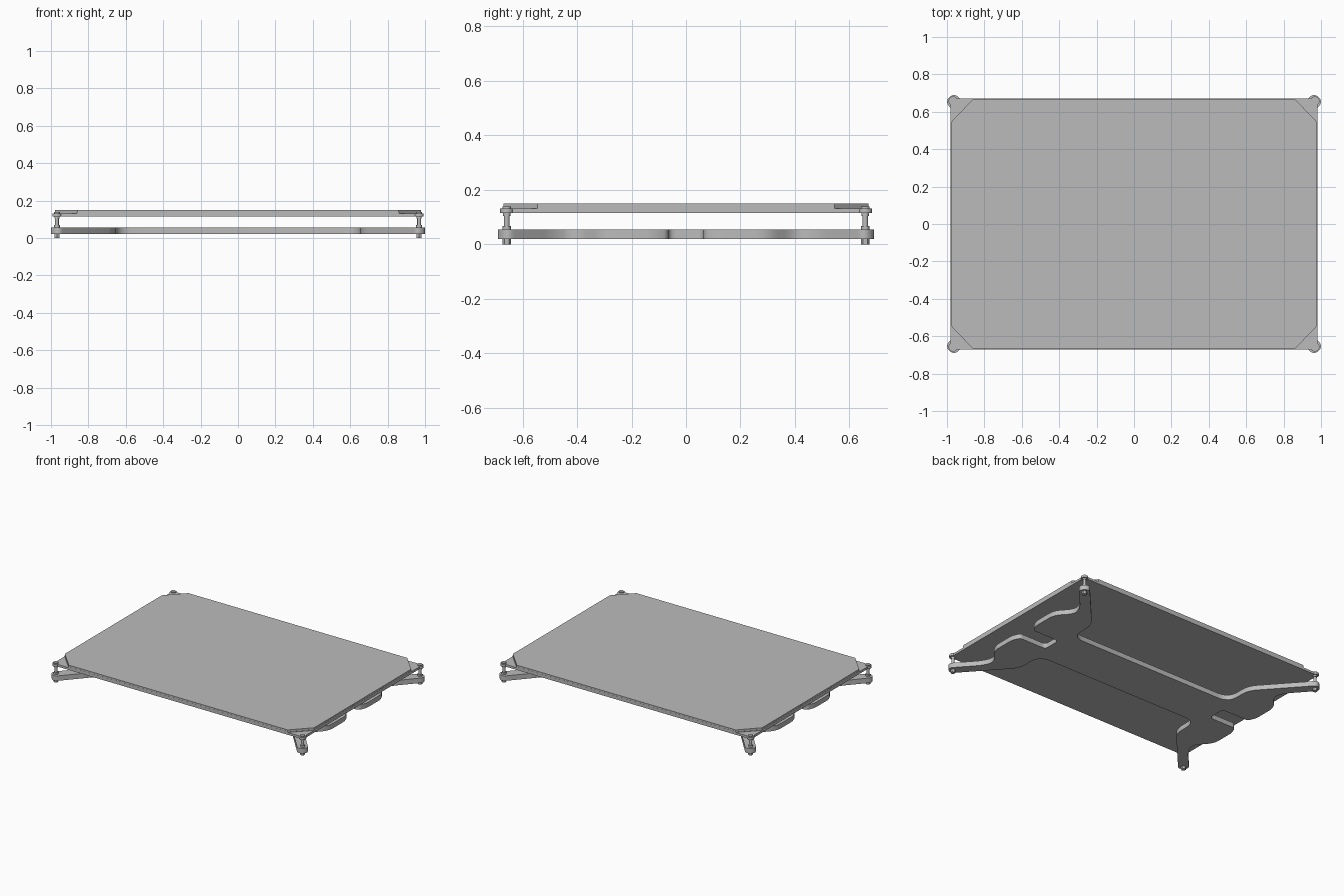
import bpy, bmesh
from mathutils import Vector

cube = bpy.data.objects.get("Cube")
if cube:
    bpy.data.objects.remove(cube, do_unlink=True)

GREY = (0.5, 0.5, 0.5, 1)
metal = bpy.data.materials.new("plain_grey")
metal.use_nodes = True
metal.diffuse_color = GREY
metal.node_tree.nodes["Principled BSDF"].inputs["Base Color"].default_value = GREY


def finish(name, bm, smooth=True):
    bmesh.ops.recalc_face_normals(bm, faces=bm.faces[:])
    mesh = bpy.data.meshes.new(name)
    bm.to_mesh(mesh)
    bm.free()
    mesh.materials.append(metal)
    obj = bpy.data.objects.new(name, mesh)
    bpy.context.collection.objects.link(obj)
    if smooth:
        bpy.ops.object.select_all(action='DESELECT')
        obj.select_set(True)
        bpy.context.view_layer.objects.active = obj
        bpy.ops.object.shade_smooth_by_angle()
    return obj


def prism(name, outline, z0, z1, smooth=True):
    bm = bmesh.new()
    face = bm.faces.new([bm.verts.new((x, y, z0)) for x, y in outline])
    up = bmesh.ops.extrude_face_region(bm, geom=[face])["geom"]
    bmesh.ops.translate(bm, vec=(0, 0, z1 - z0),
                        verts=[v for v in up if isinstance(v, bmesh.types.BMVert)])
    return finish(name, bm, smooth)


def four_way(quarter):
    """Mirror a quarter outline, running from the x axis to the y axis."""
    half = quarter + [(-p[0], *p[1:]) for p in reversed(quarter)]
    return half + [(p[0], -p[1], *p[2:]) for p in reversed(half)]


def rounded(corners, steps=6):
    """Replace every (x, y, radius) corner with a smooth curve."""
    out = []
    for i, (x, y, r) in enumerate(corners):
        c = Vector((x, y))
        before = Vector(corners[i - 1][:2]) - c
        after = Vector(corners[(i + 1) % len(corners)][:2]) - c
        a = c + before.normalized() * min(r, before.length * 0.49)
        b = c + after.normalized() * min(r, after.length * 0.49)
        for k in range(steps + 1):
            t = k / steps
            out.append(a * (1 - t) ** 2 + c * 2 * t * (1 - t) + b * t * t)
    return out


# Carriage: beam with notched side lobes and four diagonal arms
carriage = [
    (0.69, 0.065, 0.03), (0.90, 0.065, 0.02), (0.925, 0.12, 0.03),
    (0.925, 0.30, 0.05), (0.83, 0.405, 0.06), (0.86, 0.485, 0.05),
    (1.012, 0.656, 0.035), (0.96, 0.702, 0.035),
    (0.655, 0.36, 0.06), (0.655, 0.165, 0.09),
]
prism("carriage_plate", rounded(four_way(carriage)), 0.02, 0.055)

# Heated bed with chamfer-cornered sheets on top
prism("bed_plate", four_way([(0.98, 0.67)]), 0.115, 0.131, False)
sheet = four_way([(0.98, 0.545), (0.86, 0.67)])
prism("magnetic_sheet", sheet, 0.131, 0.138, False)
prism("print_sheet", [(x * 0.999, y * 0.999) for x, y in sheet], 0.138, 0.149, False)

# Corner levelling screws: (part, radius, bottom, top, sides)
STACK = [
    ("screw_nut", 0.016, 0.0, 0.02, 6),
    ("screw_shaft", 0.010, 0.005, 0.13, 16),
    ("lower_collar", 0.015, 0.055, 0.068, 16),
    ("upper_collar", 0.014, 0.104, 0.115, 16),
    ("bed_ear", 0.024, 0.115, 0.131, 24),
    ("screw_head", 0.016, 0.131, 0.138, 16),
]
for side, sx in (("left", 1), ("right", -1)):
    for end, sy in (("front", -1), ("back", 1)):
        for part, radius, z0, z1, sides in STACK:
            bm = bmesh.new()
            bmesh.ops.create_cone(bm, cap_ends=True, segments=sides, radius1=radius,
                                  radius2=radius, depth=z1 - z0)
            bmesh.ops.translate(bm, vec=(sx * 0.968, sy * 0.658, (z0 + z1) / 2),
                                verts=bm.verts[:])
            finish(f"{end}_{side}_{part}", bm)
